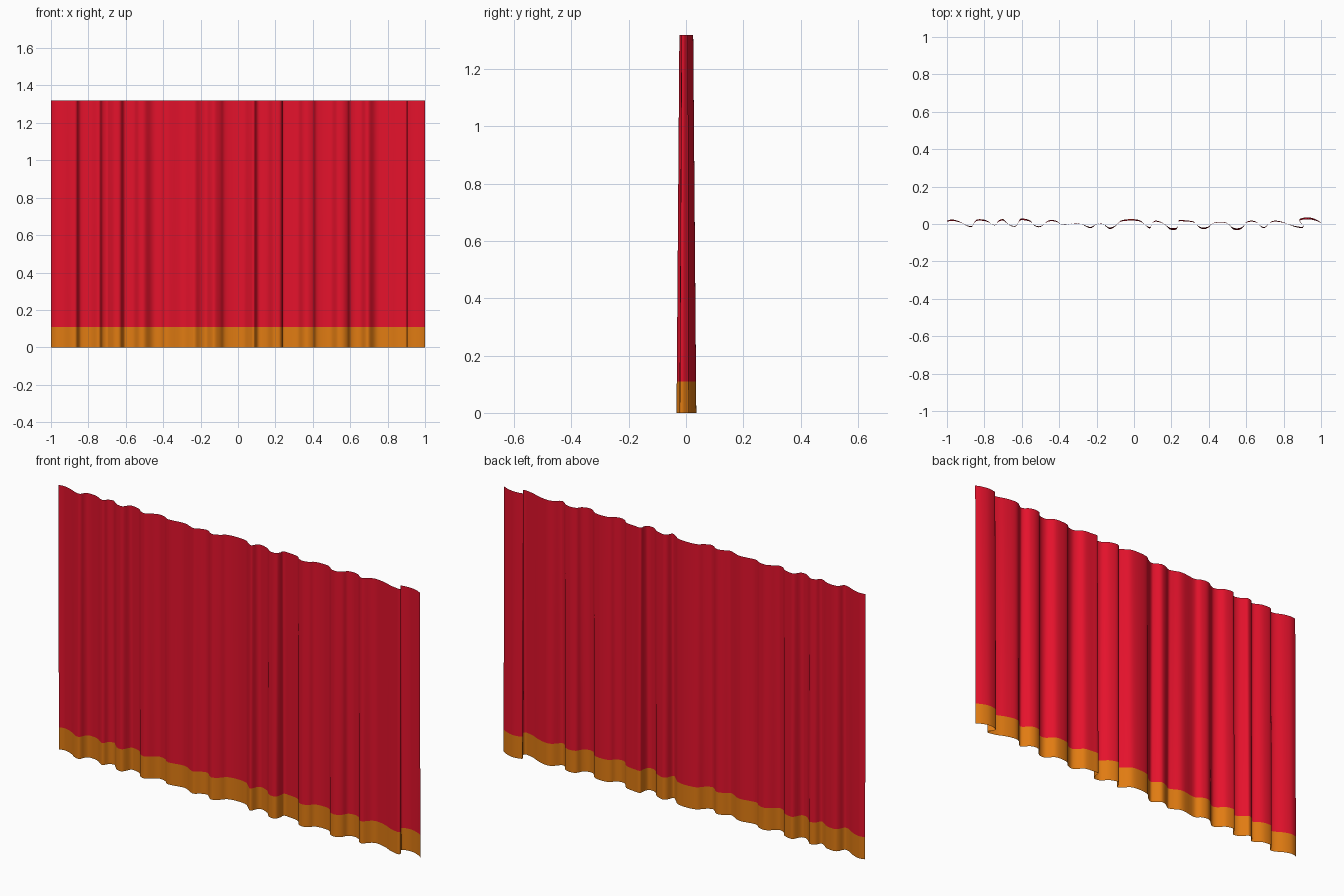
import bpy
from mathutils import Vector

HEIGHT, HEM = 1.32, 0.11

# Pleat line at the floor, left to right (x, y)
PLEATS = [(-1, .018), (-.97, .024), (-.93, .012), (-.89, -.012), (-.865, -.014),
          (-.852, .012), (-.835, .025), (-.79, .02), (-.745, -.008), (-.725, .018),
          (-.70, .026), (-.685, .012), (-.66, -.01), (-.63, -.012), (-.61, .025),
          (-.59, .029), (-.555, .018), (-.53, -.01), (-.50, -.016), (-.465, .014),
          (-.44, .022), (-.41, .014), (-.38, -.006), (-.30, .006), (-.255, -.014),
          (-.23, -.022), (-.20, -.002), (-.17, .004), (-.145, -.018), (-.125, -.027),
          (-.095, -.008), (-.07, .018), (-.02, .026), (.03, .02), (.06, -.006),
          (.085, -.024), (.10, .008), (.12, .018), (.16, .002), (.19, -.028),
          (.225, -.030), (.236, -.005), (.24, .02), (.27, .02), (.32, .012),
          (.345, -.016), (.37, -.028), (.40, -.018), (.42, .004), (.46, .011),
          (.50, .004), (.53, -.028), (.56, -.032), (.585, -.016), (.60, .01),
          (.63, .018), (.66, .008), (.68, -.016), (.70, -.021), (.73, .01),
          (.76, .018), (.81, .006), (.85, -.012), (.895, -.022), (.905, -.012),
          (.89, .012), (.888, .028), (.93, .036), (.97, .026), (1, .008)]


def smooth_line(points, steps=4):
    """Catmull-Rom curve through the pleat points."""
    p = [Vector(q) for q in points]
    p = [p[0]] + p + [p[-1]]
    line = []
    for a, b, c, d in zip(p, p[1:], p[2:], p[3:]):
        for i in range(steps):
            t = i / steps
            line.append(.5 * (2 * b + (c - a) * t + (2 * a - 5 * b + 4 * c - d) * t**2
                              + (3 * b - a - 3 * c + d) * t**3))
    return line + [p[-1]]


def cloth(name, z0, z1, rows, color):
    """Hang a sheet along the pleat line; the folds shrink towards the top."""
    line = smooth_line(PLEATS)
    n = len(line)
    verts, faces = [], []
    for r in range(rows + 1):
        z = z0 + (z1 - z0) * r / rows
        depth = 1 - .30 * z / HEIGHT
        verts += [(p.x, p.y * depth, z) for p in line]
    for r in range(rows):
        for i in range(n - 1):
            a = r * n + i
            faces.append((a, a + 1, a + n + 1, a + n))
    mesh = bpy.data.meshes.new(name)
    mesh.from_pydata(verts, [], faces)
    mesh.shade_smooth()
    mat = bpy.data.materials.new(name + "_color")
    mat.diffuse_color = color
    mesh.materials.append(mat)
    obj = bpy.data.objects.new(name, mesh)
    bpy.context.collection.objects.link(obj)


# Red drape and the gold band along its bottom edge
cloth("curtain_drape", HEM, HEIGHT, 12, (.78, .006, .025, 1))
cloth("gold_hem", 0, HEM, 2, (.75, .2, .006, 1))
